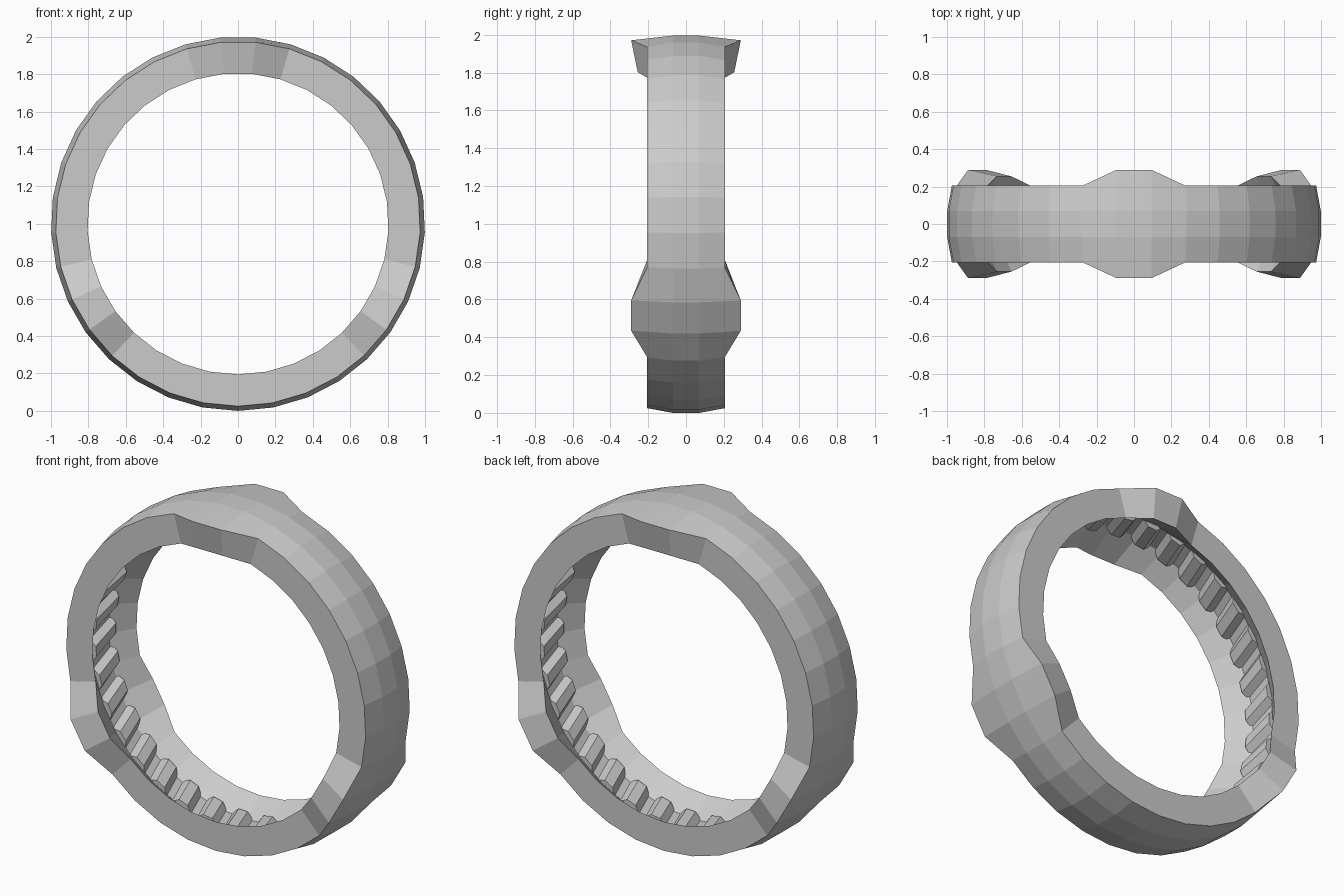
import bpy, bmesh, math

cube = bpy.data.objects.get("Cube")
if cube:
    bpy.data.objects.remove(cube, do_unlink=True)

SEGMENTS = 33
STEP = math.tau / SEGMENTS
CENTER = 1.0

grey = bpy.data.materials.new("plain grey")
grey.use_nodes = True
color = (0.6, 0.6, 0.6, 1)
grey.diffuse_color = color
grey.node_tree.nodes["Principled BSDF"].inputs["Base Color"].default_value = color


def polar(radius, angle, y):
    """Point on the ring, with the angle measured from the top."""
    return (radius * math.sin(angle), y, CENTER + radius * math.cos(angle))


def finish(bm, name):
    bmesh.ops.recalc_face_normals(bm, faces=bm.faces)
    mesh = bpy.data.meshes.new(name)
    bm.to_mesh(mesh)
    bm.free()
    mesh.materials.append(grey)
    obj = bpy.data.objects.new(name, mesh)
    bpy.context.collection.objects.link(obj)
    return obj


# Ring body: a hollow section swept round, flared at three lobes
bm = bmesh.new()
loops = []
for i in range(SEGMENTS):
    angle = (i + 0.5) * STEP
    lobe = i % 11 in (0, 10)
    outer_y, inner_y = (0.29, 0.255) if lobe else (0.205, 0.205)
    half = [(1.0, 0.07), (0.975, outer_y), (0.805, inner_y), (0.9, 0.08)]
    section = half + [(r, -y) for r, y in reversed(half)]
    loops.append([bm.verts.new(polar(r, angle, y)) for r, y in section])
for i, loop in enumerate(loops):
    after = loops[(i + 1) % SEGMENTS]
    for j in range(len(loop)):
        k = (j + 1) % len(loop)
        bm.faces.new((loop[j], loop[k], after[k], after[j]))
finish(bm, "ring_body")

# Slanted teeth in the inner groove
bm = bmesh.new()
for i in range(SEGMENTS):
    ends = []
    for y, twist in ((-0.095, -0.2), (0.095, 0.2)):
        mid = (i + 0.5 + twist) * STEP
        corners = ((0.905, -0.42), (0.905, 0.42), (0.86, 0.18), (0.86, -0.18))
        ends.append([bm.verts.new(polar(r, mid + w * STEP, y)) for r, w in corners])
    front, back = ends
    bm.faces.new(front)
    bm.faces.new(back)
    for j in range(4):
        k = (j + 1) % 4
        bm.faces.new((front[j], front[k], back[k], back[j]))
finish(bm, "groove_teeth")
